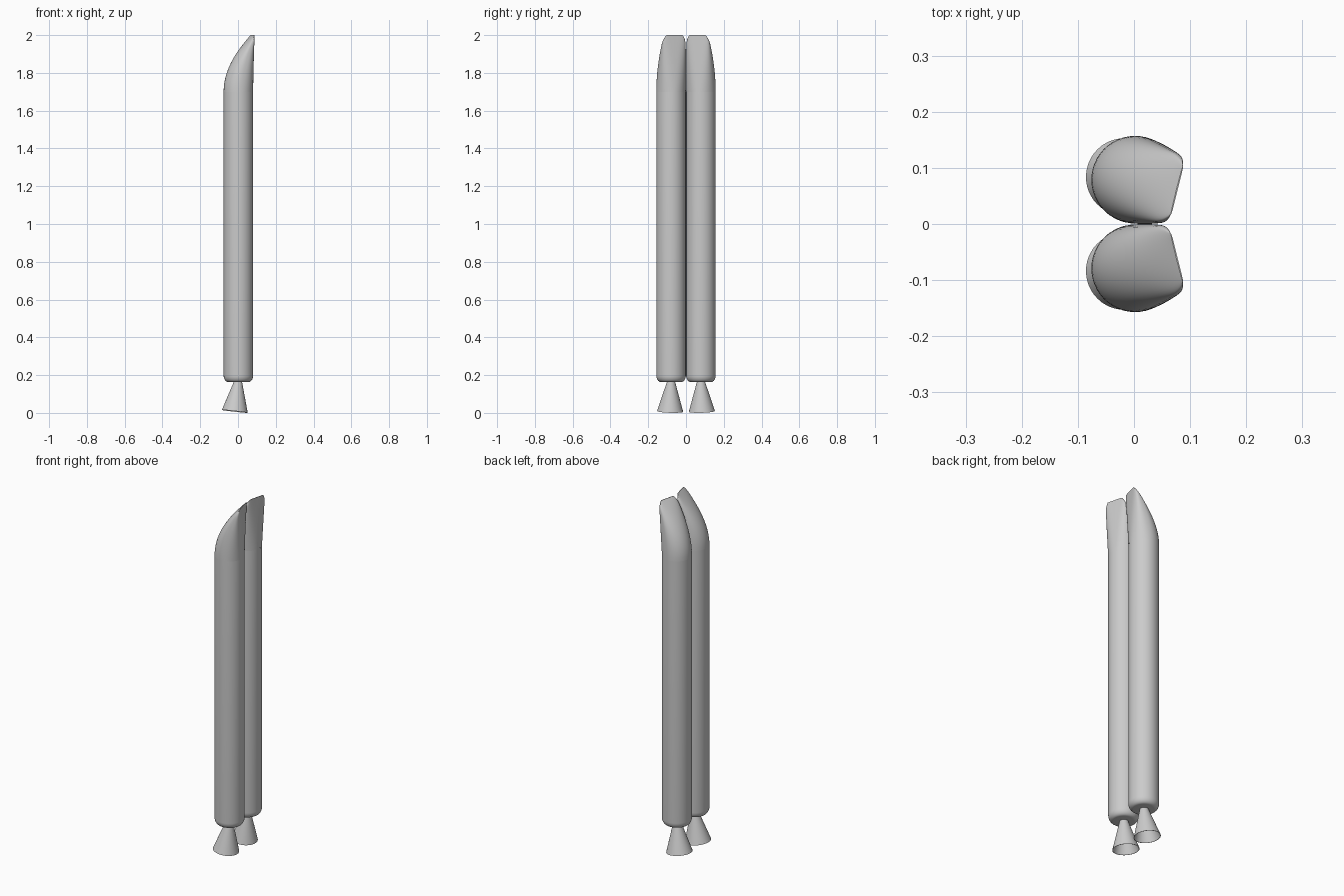
import bpy, bmesh, math
from mathutils import Matrix, Vector

cube = bpy.data.objects.get("Cube")
if cube:
    bpy.data.objects.remove(cube)

R = 0.078            # tank radius
SEG = 48
NOSE_Z, TOP_Z = 1.70, 2.0

grey = bpy.data.materials.new("light grey")
grey.use_nodes = True
grey.diffuse_color = (0.6, 0.6, 0.6, 1)
grey.node_tree.nodes["Principled BSDF"].inputs["Base Color"].default_value = (0.6, 0.6, 0.6, 1)


def loft(name, rings, matrix, cap_start=False, cap_end=False):
    """Skin a list of equal-length point rings."""
    bm = bmesh.new()
    loops = [[bm.verts.new(p) for p in ring] for ring in rings]
    for a, b in zip(loops, loops[1:]):
        for i in range(SEG):
            j = (i + 1) % SEG
            bm.faces.new((a[i], a[j], b[j], b[i]))
    if cap_start:
        bm.faces.new(loops[0][::-1])
    if cap_end:
        bm.faces.new(loops[-1])
    mesh = bpy.data.meshes.new(name)
    bm.to_mesh(mesh)
    bm.free()
    obj = bpy.data.objects.new(name, mesh)
    bpy.context.collection.objects.link(obj)
    obj.matrix_world = matrix
    mesh.materials.append(grey)
    bpy.ops.object.select_all(action='DESELECT')
    obj.select_set(True)
    bpy.context.view_layer.objects.active = obj
    bpy.ops.object.shade_smooth_by_angle(angle=math.radians(40))
    return obj


def circle(r, z):
    return [Vector((r * math.cos(a), r * math.sin(a), z))
            for a in (2 * math.pi * i / SEG for i in range(SEG))]


def power(v, e):
    return math.copysign(abs(v) ** e, v) if abs(v) > 1e-9 else 0.0


def nose_ring(t):
    """Round at the base, squeezed against a flat +x side towards the tip."""
    left = -R + 2 * R * t ** 2 * 0.985
    mid, half = (left + R) / 2, (R - left) / 2
    width = R * (1 - 0.25 * t * t)
    if t > 0.8:
        width *= math.sqrt(1 - 0.45 * ((t - 0.8) / 0.2) ** 3)
    e = 1 - 0.5 * t          # squarer corners on the flat side
    ring = []
    for i in range(SEG):
        a = 2 * math.pi * i / SEG
        c, s = math.cos(a), math.sin(a)
        k = e if c > 0 else 1
        ring.append(Vector((mid + half * power(c, k), width * power(s, k),
                            NOSE_Z + (TOP_Z - NOSE_Z) * t)))
    return ring


for side, label in ((-1, "front"), (1, "back")):
    place = Matrix.Translation((0.002, side * 0.079, 0))

    # tank with a rounded lower edge
    fillet = [circle(R - 0.025 * (1 - math.sin(a)), 0.198 - 0.035 * math.cos(a))
              for a in (math.pi / 2 * i / 8 for i in range(9))]
    loft(label + "_tank", fillet + [circle(R, NOSE_Z)], place, cap_start=True)

    # slanted nose, flat side turned towards the neighbouring booster
    turn = Matrix.Rotation(math.radians(-14 * side), 4, 'Z')
    steps = [1 - (1 - i / 24) ** 1.5 for i in range(25)]
    loft(label + "_nose", [nose_ring(t) for t in steps], place @ turn, cap_end=True)

    # open engine bell, canted away from the flat side
    top = Vector((0.001, side * 0.079, 0.17))
    foot = Vector((-0.017, side * 0.084, 0.008))
    axis = top - foot
    aim = Matrix.Translation(foot) @ axis.to_track_quat('Z', 'Y').to_matrix().to_4x4()
    wall = [circle(0.069, 0), circle(0.02, axis.length)]
    lining = [circle(0.018, axis.length), circle(0.067, 0)]
    loft(label + "_nozzle", lining + wall, aim)
